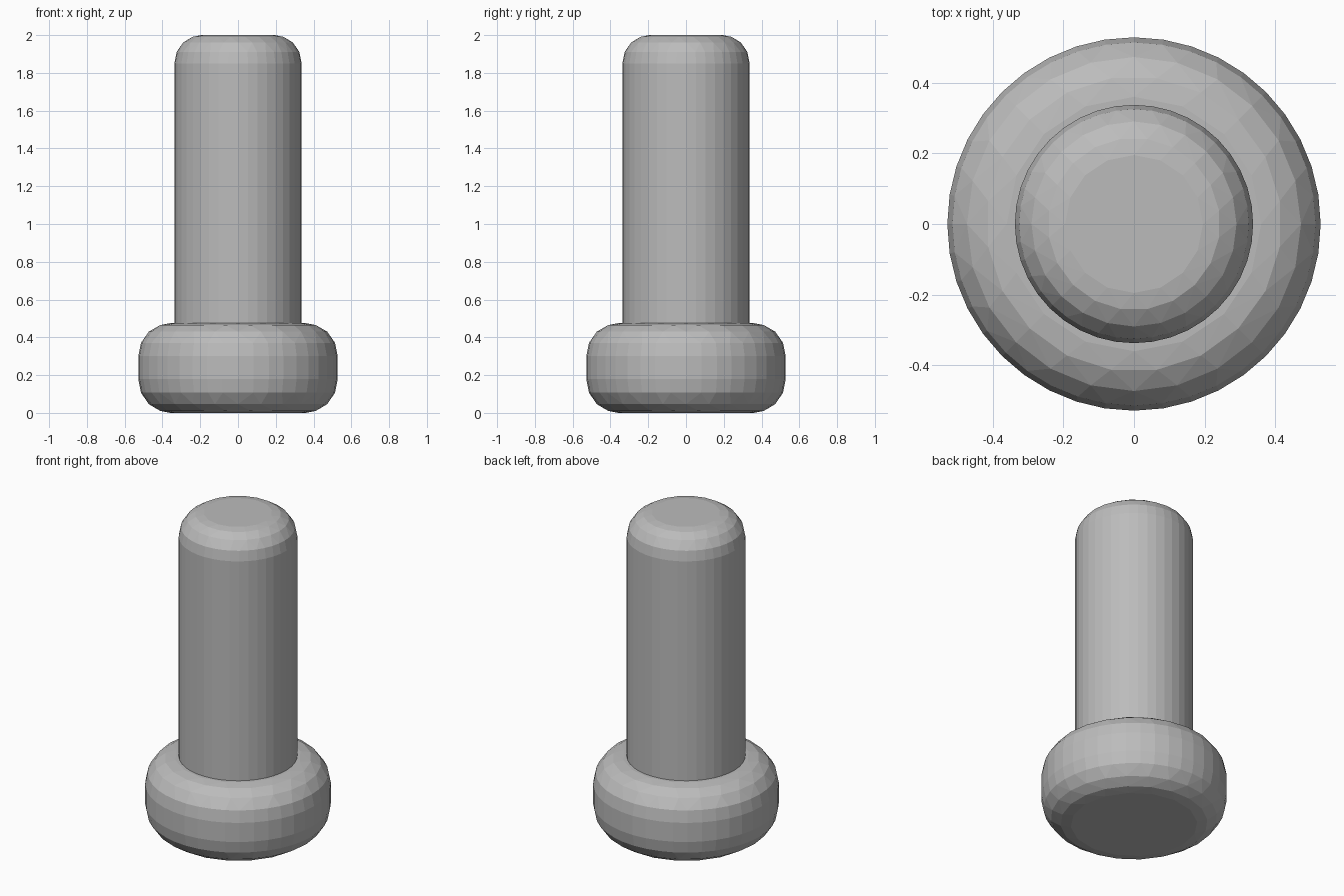
import bpy, bmesh, math

if "Cube" in bpy.data.objects:
    bpy.data.objects.remove(bpy.data.objects["Cube"])

steel = bpy.data.materials.new("plain_grey")
steel.diffuse_color = (0.5, 0.5, 0.5, 1)
steel.use_nodes = True
steel.node_tree.nodes["Principled BSDF"].inputs["Base Color"].default_value = steel.diffuse_color


def rounded_part(name, rings):
    """Convex faceted part from rings of (radius, z, sides, half-step turn)."""
    bm = bmesh.new()
    for r, z, n, turn in rings:
        for i in range(n):
            a = math.tau * (i + turn) / n
            bm.verts.new((r * math.cos(a), r * math.sin(a), z))
    bmesh.ops.convex_hull(bm, input=bm.verts)
    bmesh.ops.dissolve_limit(bm, angle_limit=math.radians(0.5),
                             verts=bm.verts, edges=bm.edges)
    bmesh.ops.recalc_face_normals(bm, faces=bm.faces)
    me = bpy.data.meshes.new(name)
    bm.to_mesh(me)
    bm.free()
    me.materials.append(steel)
    ob = bpy.data.objects.new(name, me)
    bpy.context.collection.objects.link(ob)
    return ob


def corner(r_flat, r_side, z_side, z_flat):
    """Rounded corner from the side wall to the flat end, coarser toward the end."""
    rings = []
    for angle, n, turn in ((0, 40, 0), (24, 40, 0), (48, 24, 0), (70, 20, 0.5), (90, 16, 0)):
        a = math.radians(angle)
        rings.append((r_flat + (r_side - r_flat) * math.cos(a),
                      z_side + (z_flat - z_side) * math.sin(a), n, turn))
    return rings


# Wide rounded head at the bottom
rounded_part("bolt_head", corner(0.36, 0.528, 0.18, 0.0) + corner(0.36, 0.528, 0.30, 0.475))

# Upright shaft with a rounded tip
rounded_part("bolt_shaft", [(0.337, 0.3, 40, 0)] + corner(0.195, 0.337, 1.85, 2.0))
